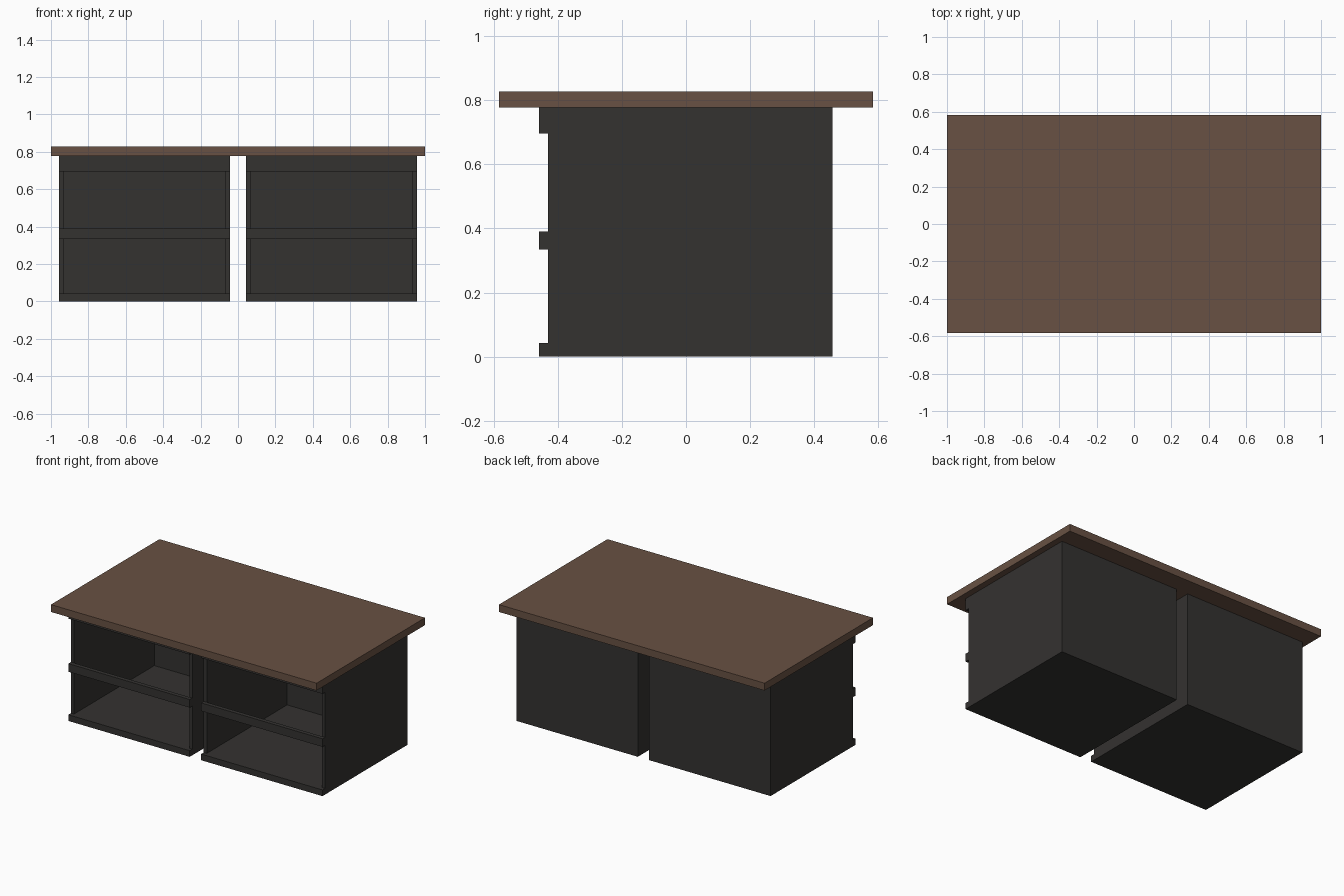
import bpy

if "Cube" in bpy.data.objects:
    bpy.data.objects.remove(bpy.data.objects["Cube"])


def material(name, color):
    m = bpy.data.materials.new(name)
    m.diffuse_color = (*color, 1)
    m.use_nodes = True
    m.node_tree.nodes["Principled BSDF"].inputs["Base Color"].default_value = m.diffuse_color
    return m


def box(name, x, y, z, mat):
    """Box from (min, max) ranges on each axis."""
    bpy.ops.mesh.primitive_cube_add(size=1, location=[sum(r) / 2 for r in (x, y, z)])
    ob = bpy.context.object
    ob.name = name
    ob.scale = [r[1] - r[0] for r in (x, y, z)]
    bpy.ops.object.transform_apply(location=False, rotation=False, scale=True)
    ob.data.materials.append(mat)
    return ob


wood = material("brown_wood", (0.14, 0.083, 0.056))
dark = material("dark_paint", (0.034, 0.032, 0.030))

TOP = 0.778          # underside of the worktop
T = 0.023            # side and back panel thickness
FRONT, FACE, BACK = -0.458, -0.43, 0.457
FLOOR = 0.042

# Overhanging worktop
box("worktop", (-1, 1), (-0.583, 0.583), (TOP, 0.828), wood)

# Two open-fronted cabinets with a gap between them
for side, x0, x1 in (("left", -0.957, -0.043), ("right", 0.043, 0.957)):
    # Carcass panels
    box(side + "_cabinet_outer_panel", (x0, x0 + T), (FACE, BACK), (0, TOP), dark)
    box(side + "_cabinet_inner_panel", (x1 - T, x1), (FACE, BACK), (0, TOP), dark)
    box(side + "_cabinet_back", (x0 + T, x1 - T), (BACK - T, BACK), (0, TOP), dark)
    box(side + "_cabinet_floor", (x0 + T, x1 - T), (FACE, BACK - T), (0, FLOOR), dark)
    # Front rails standing proud of the carcass
    for rail, z0, z1 in (("bottom", 0, FLOOR), ("middle", 0.335, 0.39), ("top", 0.696, TOP)):
        box(f"{side}_{rail}_rail", (x0, x1), (FRONT, FACE), (z0, z1), dark)
